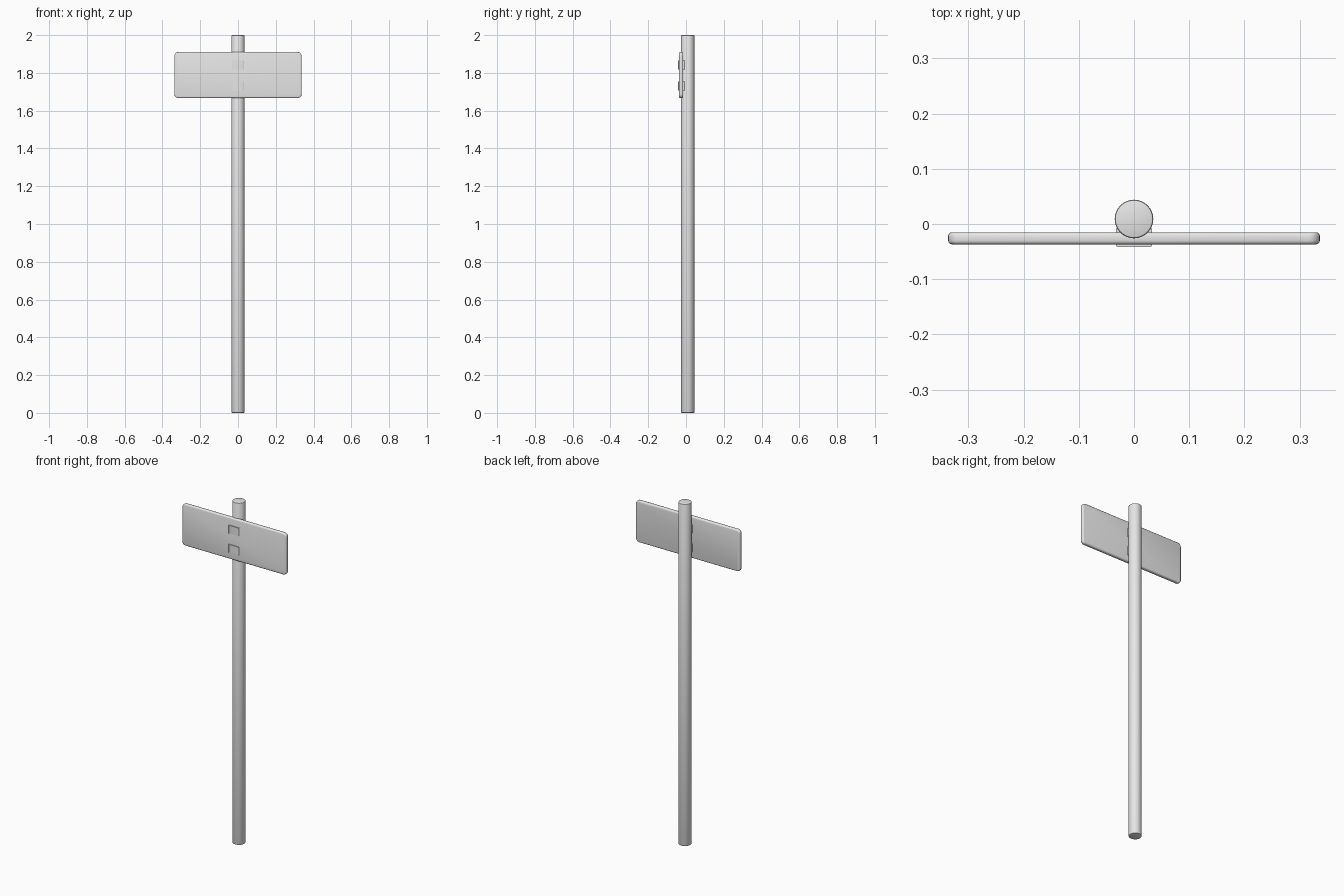
import bpy, bmesh, math

cube = bpy.data.objects.get("Cube")
if cube:
    bpy.data.objects.remove(cube, do_unlink=True)

grey = bpy.data.materials.new("light_grey")
grey.use_nodes = True
grey.diffuse_color = (0.8, 0.8, 0.8, 1)
grey.node_tree.nodes["Principled BSDF"].inputs["Base Color"].default_value = (0.8, 0.8, 0.8, 1)


def finish(name, bm):
    """Turn a bmesh into a smooth, coloured object."""
    bmesh.ops.recalc_face_normals(bm, faces=bm.faces)
    mesh = bpy.data.meshes.new(name)
    bm.to_mesh(mesh)
    bm.free()
    mesh.materials.append(grey)
    obj = bpy.data.objects.new(name, mesh)
    bpy.context.collection.objects.link(obj)
    bpy.ops.object.select_all(action='DESELECT')
    obj.select_set(True)
    bpy.context.view_layer.objects.active = obj
    bpy.ops.object.shade_smooth_by_angle(angle=math.radians(35))
    return obj


def rounded_panel(name, half_x, y0, y1, z0, z1, corner, rim):
    """Upright panel with rounded corners and a softened rim."""
    bm = bmesh.new()
    outline = []
    corners = [(1, 1, 0), (-1, 1, 90), (-1, -1, 180), (1, -1, 270)]
    for sx, sz, start in corners:
        cx = sx * (half_x - corner)
        cz = (z1 if sz > 0 else z0) - sz * corner
        for i in range(6):
            a = math.radians(start + 18 * i)
            outline.append((cx + corner * math.cos(a), y0, cz + corner * math.sin(a)))
    front = bm.faces.new([bm.verts.new(p) for p in outline])
    back = bmesh.ops.extrude_face_region(bm, geom=[front], use_keep_orig=True)["geom"]
    for v in back:
        if isinstance(v, bmesh.types.BMVert):
            v.co.y = y1
    bm.edges.ensure_lookup_table()
    rims = [e for e in bm.edges if abs(e.verts[0].co.y - e.verts[1].co.y) < 1e-5]
    bmesh.ops.bevel(bm, geom=rims, offset=rim, segments=3, profile=0.5, affect='EDGES')
    return finish(name, bm)


# Round post with softened ends
bm = bmesh.new()
bmesh.ops.create_cone(bm, cap_ends=True, segments=32, radius1=0.035, radius2=0.035, depth=2)
bmesh.ops.translate(bm, verts=bm.verts, vec=(0, 0.009, 1))
ends = [e for e in bm.edges if abs(e.verts[0].co.z - e.verts[1].co.z) < 1e-5]
bmesh.ops.bevel(bm, geom=ends, offset=0.004, segments=2, profile=0.5, affect='EDGES')
finish("post", bm)

# Sign board
rounded_panel("sign_board", 0.337, -0.037, -0.015, 1.667, 1.91, 0.02, 0.007)

# Brackets clamping the board to the post
for name, z in (("upper_bracket", 1.842), ("lower_bracket", 1.73)):
    bm = bmesh.new()
    bmesh.ops.create_cube(bm, size=1)
    for v in bm.verts:
        v.co = (v.co.x * 0.066, -0.024 + v.co.y * 0.036, z + v.co.z * 0.048)
    uprights = [e for e in bm.edges if abs(e.verts[0].co.z - e.verts[1].co.z) > 0.01]
    bmesh.ops.bevel(bm, geom=uprights, offset=0.005, segments=3, profile=0.5, affect='EDGES')
    finish(name, bm)
